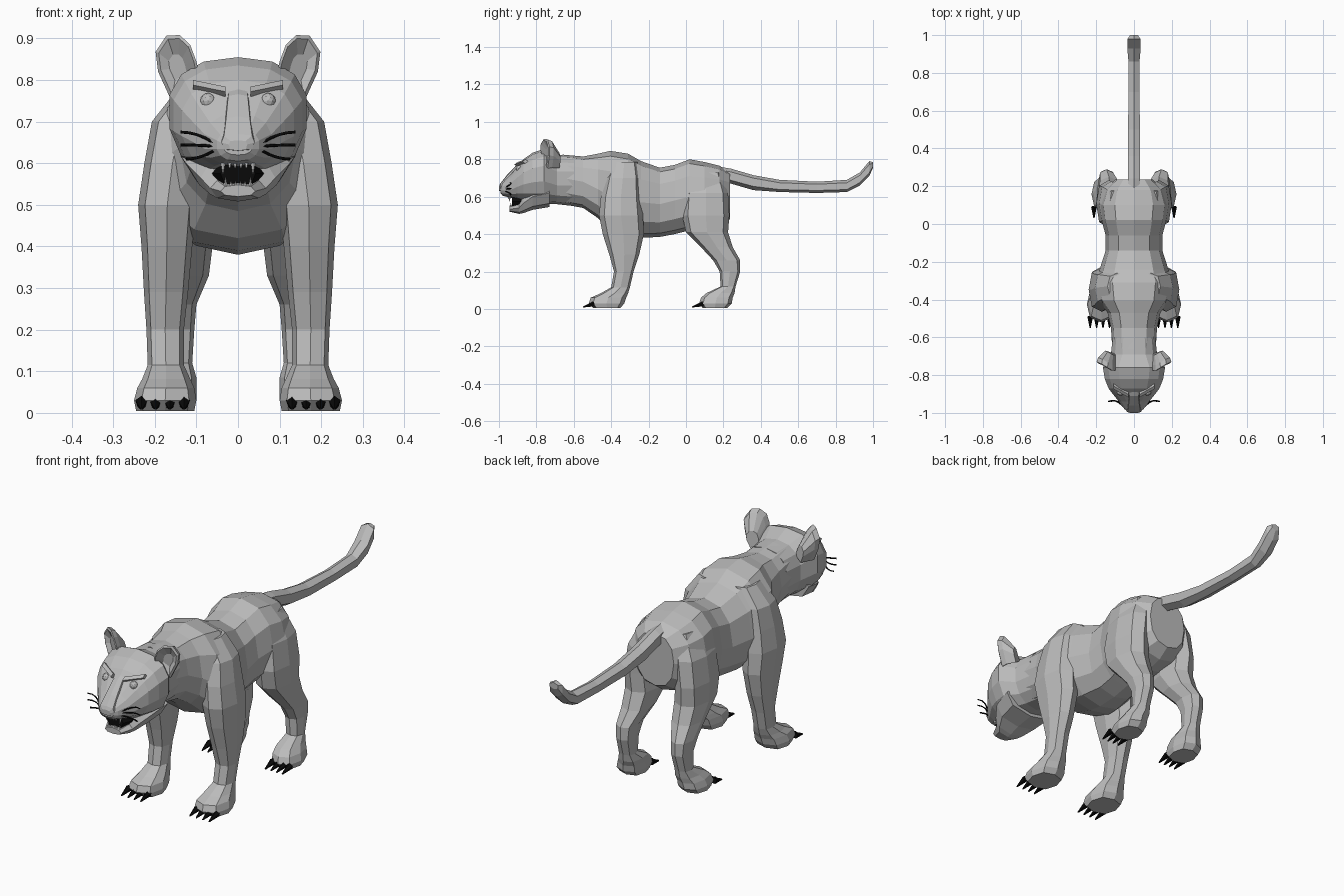
import bpy, bmesh
from math import sin, cos, pi, copysign
from mathutils import Vector

cube = bpy.data.objects.get("Cube")
if cube:
    bpy.data.objects.remove(cube, do_unlink=True)


def material(name, r, g, b):
    mat = bpy.data.materials.new(name)
    mat.use_nodes = True
    mat.diffuse_color = (r, g, b, 1)
    mat.node_tree.nodes["Principled BSDF"].inputs["Base Color"].default_value = (r, g, b, 1)
    return mat


FUR = material("grey fur", 0.5, 0.5, 0.5)
BLACK = material("black", 0.003, 0.003, 0.003)
WHITE = material("tooth white", 0.85, 0.85, 0.85)


def finish(name, bm, mat, mirror):
    """Turn a bmesh into a flat shaded object, optionally mirrored across x."""
    bmesh.ops.recalc_face_normals(bm, faces=bm.faces)
    mesh = bpy.data.meshes.new(name)
    bm.to_mesh(mesh)
    bm.free()
    mesh.materials.append(mat)
    obj = bpy.data.objects.new(name, mesh)
    bpy.context.collection.objects.link(obj)
    if mirror:
        obj.modifiers.new("Mirror", 'MIRROR').use_mirror_merge = False
    return obj


def loft(name, rings, mat=FUR, mirror=False):
    """Bridge a list of closed rings and cap both ends."""
    bm = bmesh.new()
    rows = [[bm.verts.new(p) for p in ring] for ring in rings]
    for a, b in zip(rows, rows[1:]):
        for i in range(len(a)):
            j = (i + 1) % len(a)
            bm.faces.new((a[i], a[j], b[j], b[i]))
    bm.faces.new(rows[0])
    bm.faces.new(rows[-1])
    return finish(name, bm, mat, mirror)


def rounded(sides, power):
    """Unit superellipse, low power is boxier."""
    for i in range(sides):
        a = 2 * pi * i / sides
        yield tuple(copysign(abs(v) ** power, v) for v in (sin(a), cos(a)))


def along_y(table, sides=12, power=0.85):
    """Upright sections: y, top, widest height, bottom, half width."""
    return [[(w * s, y, mid + c * (top - mid if c > 0 else mid - low))
             for s, c in rounded(sides, power)]
            for y, top, mid, low, w in table]


def along_z(table, sides=8, power=0.78):
    """Level sections: z, front, back, inner side, outer side."""
    return [[((inner + outer) / 2 + s * (outer - inner) / 2,
              (front + back) / 2 + c * (back - front) / 2, z)
             for s, c in rounded(sides, power)]
            for z, front, back, inner, outer in table]


def spikes(name, items, radius, mat):
    """Mirrored five sided cones from base point to tip point."""
    bm = bmesh.new()
    for base, tip in items:
        base, tip = Vector(base), Vector(tip)
        turn = (tip - base).to_track_quat('Z', 'Y').to_matrix().to_4x4()
        turn.translation = (base + tip) / 2
        bmesh.ops.create_cone(bm, cap_ends=True, segments=5, radius1=radius,
                              radius2=radius / 5, depth=(tip - base).length, matrix=turn)
    return finish(name, bm, mat, True)


# Torso from neck to rump
loft("torso", along_y([
    (-.66, .825, .70, .56, .115), (-.55, .815, .68, .54, .122),
    (-.47, .83, .64, .485, .14), (-.405, .845, .60, .42, .19),
    (-.31, .83, .58, .39, .205), (-.24, .79, .57, .38, .182),
    (-.14, .755, .56, .385, .15), (-.06, .77, .58, .40, .15),
    (.02, .80, .60, .42, .172), (.10, .785, .60, .42, .183),
    (.18, .765, .60, .44, .16), (.235, .73, .61, .48, .10)]))

# Tail with upturned tip
loft("tail", along_y([
    (.15, .765, .73, .69, .03), (.24, .75, .71, .67, .037),
    (.36, .715, .68, .635, .037), (.50, .69, .655, .625, .036),
    (.70, .68, .65, .62, .032), (.86, .69, .655, .625, .033),
    (.93, .73, .695, .66, .04), (.98, .79, .75, .71, .038),
    (1, .785, .77, .755, .024)], sides=6))

# Legs, each running down into its paw
loft("front_legs", along_z([
    (.785, -.40, -.26, .03, .14), (.70, -.43, -.245, .07, .207),
    (.60, -.455, -.24, .09, .225), (.50, -.465, -.23, .10, .24),
    (.40, -.445, -.225, .11, .232), (.29, -.41, -.25, .12, .226),
    (.20, -.385, -.28, .13, .22), (.115, -.40, -.30, .13, .217),
    (.082, -.46, -.31, .115, .23), (.06, -.51, -.32, .105, .242),
    (.03, -.52, -.33, .10, .25), (.005, -.495, -.35, .105, .245)]), mirror=True)
loft("hind_legs", along_z([
    (.73, .02, .19, .03, .13), (.62, -.01, .225, .05, .185),
    (.50, -.02, .232, .07, .20), (.41, .00, .225, .06, .20),
    (.33, .08, .25, .07, .195), (.26, .145, .29, .10, .19),
    (.20, .18, .29, .105, .185), (.12, .185, .265, .11, .185),
    (.085, .11, .26, .10, .20), (.06, .08, .25, .10, .215),
    (.03, .07, .245, .10, .225), (.005, .09, .22, .105, .22)]), mirror=True)

# Claws, four to a paw
for label, front, inner, outer in (("front", -.49, .13, .232), ("hind", .092, .122, .212)):
    xs = [inner + (outer - inner) * i / 3 for i in range(4)]
    spikes(label + "_claws", [((x, front, .026), (x, front - .06, .01)) for x in xs],
           .0155, BLACK)

# Head, lower jaw and mouth cavity
loft("head", along_y([
    (-.60, .82, .70, .55, .115), (-.69, .825, .70, .56, .125),
    (-.76, .855, .73, .56, .168), (-.82, .835, .72, .565, .158),
    (-.87, .80, .70, .575, .138), (-.90, .765, .68, .585, .115),
    (-.94, .72, .65, .595, .082), (-.98, .68, .645, .605, .052),
    (-.992, .665, .64, .62, .035)], sides=14))
loft("lower_jaw", along_y([
    (-.73, .66, .62, .545, .14), (-.82, .65, .60, .53, .125),
    (-.87, .615, .565, .512, .09), (-.892, .565, .54, .508, .067),
    (-.945, .548, .533, .52, .042)], sides=8))
loft("mouth_cavity", along_y([
    (-.85, .605, .575, .54, .065), (-.885, .603, .575, .545, .062),
    (-.93, .603, .575, .54, .042)], sides=8), BLACK)

# Nose bridge widening to the nose pad
loft("nose_bridge", along_y([
    (-.85, .80, .77, .74, .024), (-.91, .766, .74, .70, .028),
    (-.96, .713, .68, .65, .034), (-.993, .67, .65, .63, .04),
    (-1, .655, .645, .63, .022)], sides=8, power=.5))

# Eyes with slanted brows and lower lids
bm = bmesh.new()
bmesh.ops.create_icosphere(bm, subdivisions=2, radius=.019)
bmesh.ops.translate(bm, verts=bm.verts, vec=(.072, -.89, .75))
finish("eyes", bm, FUR, True)
for name, inner, outer in (
        ("brows", (.03, -.902, .772), (.108, -.858, .788)),
        ("lower_eyelids", (.045, -.91, .73), (.098, -.88, .732))):
    loft(name, [[Vector(end) + Vector((0, s * .016, c * .012)) for s, c in rounded(4, 1)]
                for end in (inner, outer)], mirror=True)

# Cupped ears: hollow front, rim, and a back tapering in towards the neck
outline = [(.09, -.765, .80), (.10, -.775, .845), (.115, -.775, .885), (.14, -.76, .908),
           (.172, -.74, .907), (.198, -.73, .868), (.192, -.73, .82), (.16, -.74, .75)]
rim = [Vector(p) for p in outline]
middle = sum(rim, Vector()) / len(rim)


def shrunk(scale, *shift):
    return [middle + (p - middle) * scale + Vector(shift) for p in rim]


loft("ears", [shrunk(.4, 0, .015, -.01), shrunk(.86, 0, -.005, 0), rim,
              shrunk(.9, -.003, .025, -.005), shrunk(.5, -.02, .07, -.045)], mirror=True)

# Teeth: fangs and small incisors
spikes("upper_teeth", [((.036, -.94, .602), (.036, -.945, .575))]
       + [((x, -.95, .603), (x, -.95, .588)) for x in (.007, .02)], .006, WHITE)
spikes("lower_teeth", [((.03, -.936, .542), (.03, -.936, .566))]
       + [((x, -.94, .543), (x, -.94, .556)) for x in (.006, .017)], .005, WHITE)

# Whiskers, three curved strands on each cheek
for side, label in ((1, "left"), (-1, "right")):
    curve = bpy.data.curves.new(label + "_whiskers", 'CURVE')
    curve.dimensions = '3D'
    curve.bevel_depth = .0035
    curve.bevel_resolution = 0
    for start, lift, reach in ((.649, .026, .08), (.641, .003, .08), (.63, -.02, .067)):
        strand = curve.splines.new('POLY')
        strand.points.add(4)
        for i, point in enumerate(strand.points):
            t = i / 4
            point.co = (side * (.058 + reach * t), -.965 + .06 * t * (1 - t) + .025 * t,
                        start + lift * (2 * t - t * t), 1)
    curve.materials.append(BLACK)
    bpy.context.collection.objects.link(bpy.data.objects.new(label + "_whiskers", curve))
